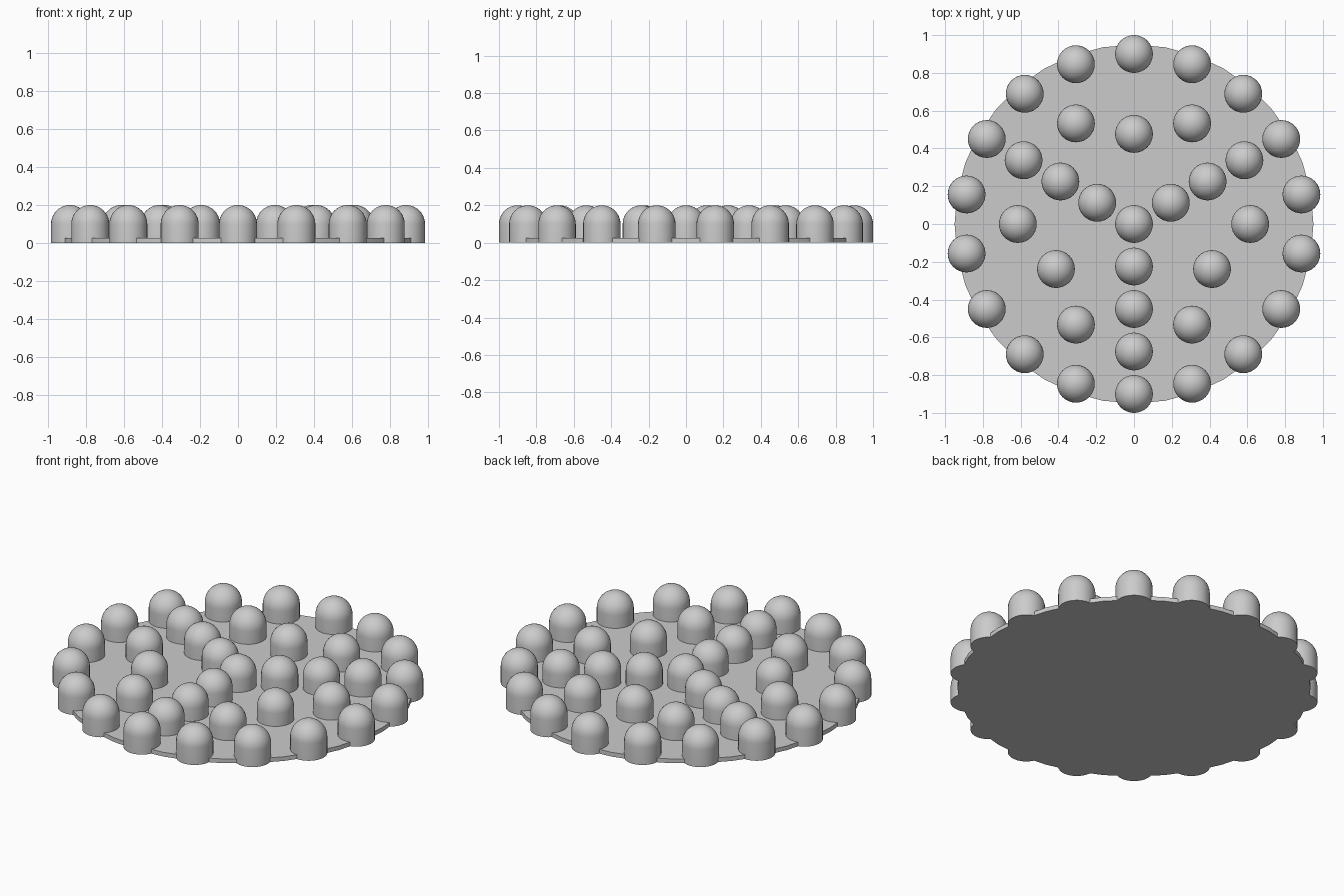
import bpy
import bmesh
from math import cos, sin, pi, radians

cube = bpy.data.objects.get("Cube")
if cube:
    bpy.data.objects.remove(cube, do_unlink=True)

DISC_RADIUS, DISC_HEIGHT = 0.95, 0.025
PEG_RADIUS, PEG_SHAFT = 0.1, 0.1

grey = bpy.data.materials.new("plain grey")
grey.use_nodes = True
grey.diffuse_color = (0.6, 0.6, 0.6, 1)
grey.node_tree.nodes["Principled BSDF"].inputs["Base Color"].default_value = (0.6, 0.6, 0.6, 1)


def add_object(name, mesh, location=(0, 0, 0)):
    obj = bpy.data.objects.new(name, mesh)
    obj.location = location
    bpy.context.collection.objects.link(obj)
    return obj


def lathe(name, profile, sides):
    """Revolve an (r, z) profile around the z axis into a closed mesh."""
    bm = bmesh.new()
    verts = [bm.verts.new((r, 0, z)) for r, z in profile]
    edges = [bm.edges.new(pair) for pair in zip(verts, verts[1:])]
    bmesh.ops.spin(bm, geom=verts + edges, cent=(0, 0, 0), axis=(0, 0, 1),
                   angle=2 * pi, steps=sides, use_merge=True)
    bmesh.ops.remove_doubles(bm, verts=bm.verts, dist=0.0001)
    bmesh.ops.recalc_face_normals(bm, faces=bm.faces)
    mesh = bpy.data.meshes.new(name)
    bm.to_mesh(mesh)
    bm.free()
    mesh.materials.append(grey)
    return mesh


def smooth(obj):
    bpy.ops.object.select_all(action="DESELECT")
    obj.select_set(True)
    bpy.context.view_layer.objects.active = obj
    bpy.ops.object.shade_smooth_by_angle(angle=radians(35))


# Thin round base
disc_mesh = lathe("base_disc", [(0, 0), (DISC_RADIUS, 0),
                  (DISC_RADIUS, DISC_HEIGHT), (0, DISC_HEIGHT)], 36)
smooth(add_object("base_disc", disc_mesh))

# Domed peg: straight shaft with a hemisphere on top
dome = [(PEG_RADIUS * cos(i * pi / 20), PEG_SHAFT + PEG_RADIUS * sin(i * pi / 20))
        for i in range(10)]
peg_mesh = lathe("domed_peg", [(0, 0), (PEG_RADIUS, 0)] + dome
                 + [(0, PEG_SHAFT + PEG_RADIUS)], 32)
smooth(add_object("centre_peg", peg_mesh))


def peg_ring(name, radius, count, start):
    """Place pegs evenly on a circle, sharing one mesh."""
    for i in range(count):
        a = radians(start) + 2 * pi * i / count
        add_object(f"{name}_{i + 1}", peg_mesh, (radius * cos(a), radius * sin(a), 0))


# Rim ring, three spokes, and the pegs filling each sector
peg_ring("rim_peg", 0.9, 18, 10)
for r, label in ((0.225, "inner"), (0.45, "middle"), (0.675, "outer")):
    peg_ring(f"{label}_spoke_peg", r, 3, 30)
peg_ring("sector_side_peg", 0.615, 6, 0)
peg_ring("sector_centre_peg", 0.477, 3, 90)
